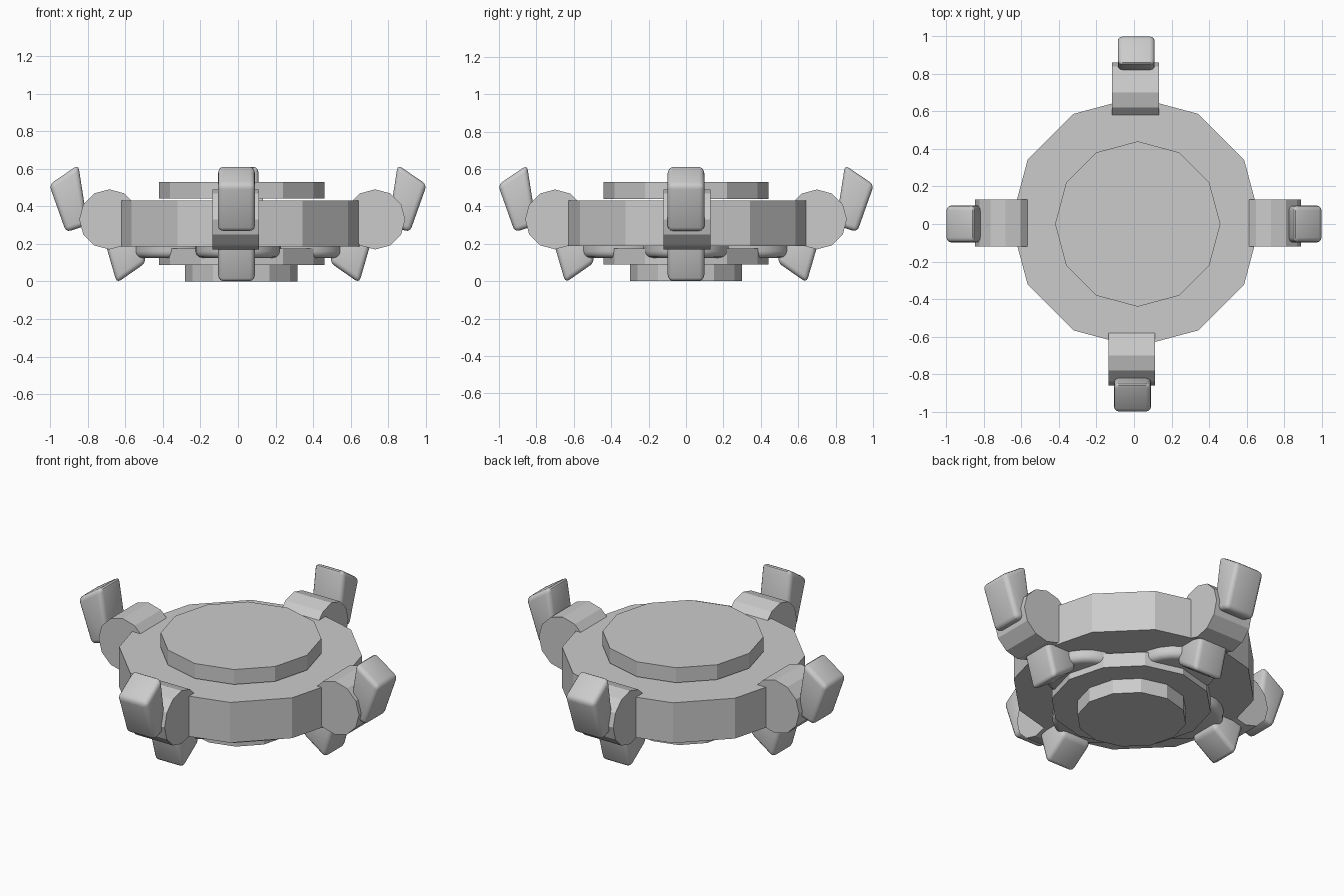
import bpy, bmesh, math
from mathutils import Matrix, Vector

if "Cube" in bpy.data.objects:
    bpy.data.objects.remove(bpy.data.objects["Cube"])

grey = bpy.data.materials.new("stone_grey")
grey.diffuse_color = (0.6, 0.6, 0.6, 1)
grey.use_nodes = True
grey.node_tree.nodes["Principled BSDF"].inputs["Base Color"].default_value = grey.diffuse_color


def finish(name, bm, matrix=None, smooth=False):
    if matrix:
        bm.transform(matrix)
    bmesh.ops.recalc_face_normals(bm, faces=bm.faces)
    me = bpy.data.meshes.new(name)
    bm.to_mesh(me)
    bm.free()
    me.materials.append(grey)
    ob = bpy.data.objects.new(name, me)
    bpy.context.collection.objects.link(ob)
    if smooth:
        bpy.ops.object.select_all(action='DESELECT')
        ob.select_set(True)
        bpy.context.view_layer.objects.active = ob
        bpy.ops.object.shade_smooth_by_angle(angle=math.radians(38))
    return ob


def prism(points):
    """Solid from a convex outline, extruded along +z of the given points."""
    bm = bmesh.new()
    lo, hi = [[bm.verts.new(p) for p in ring] for ring in points]
    bm.faces.new(lo)
    bm.faces.new(hi)
    for i in range(len(lo)):
        j = (i + 1) % len(lo)
        bm.faces.new((lo[i], lo[j], hi[j], hi[i]))
    bmesh.ops.recalc_face_normals(bm, faces=bm.faces)
    return bm


def disc(name, x, y, r, z0, z1):
    ring = [(x + r * math.cos(i * math.pi / 6), y + r * math.sin(i * math.pi / 6)) for i in range(12)]
    finish(name, prism([[(px, py, z) for px, py in ring] for z in (z0, z1)]))


def side_prism(profile, half, tangent):
    """Prism with an outline in the radial/height plane."""
    return prism([[(r, tangent + s * half, z) for r, z in profile] for s in (-1, 1)])


def claw(name, profile, tangent, turn):
    bm = side_prism(profile, 0.098, tangent)
    bmesh.ops.bevel(bm, geom=bm.edges[:], offset=0.026, segments=3, profile=0.5, affect='EDGES')
    finish(name, bm, turn, True)


# stacked twelve-sided plates
disc("base_plate", 0.017, 0.0, 0.30, 0.0, 0.09)
disc("lower_plate", 0.02, 0.0, 0.44, 0.088, 0.175)
disc("main_body", 0.01, 0.01, 0.665, 0.187, 0.43)
disc("top_plate", 0.02, 0.0, 0.44, 0.44, 0.53)

# radial outlines of the claws: distance from centre, height
upper = [(1.005, 0.515), (0.85, 0.62), (0.80, 0.30), (0.915, 0.262)]
lower = [(0.645, -0.008), (0.49, 0.10), (0.53, 0.27), (0.72, 0.25)]

# four limbs: side, radial distance, sideways shift of the joint and claws
limbs = [("right", 0.73, 0.005, 0.0), ("back", 0.70, -0.008, -0.012),
         ("left", 0.685, -0.005, 0.0), ("front", 0.70, -0.012, -0.008)]
for i, (side, dist, shift, claw_shift) in enumerate(limbs):
    turn = Matrix.Rotation(i * math.pi / 2, 4, 'Z')

    # drum-shaped joint
    drum = [(dist + 0.16 * math.cos(k * math.pi / 6), 0.33 + 0.16 * math.sin(k * math.pi / 6))
            for k in range(12)]
    finish(side + "_joint", side_prism(drum, 0.125, shift), turn)

    # rounded claws
    claw(side + "_upper_claw", upper, claw_shift, turn)
    claw(side + "_lower_claw", lower, claw_shift, turn)

    # rounded pad under the body
    bm = bmesh.new()
    bmesh.ops.create_cone(bm, cap_ends=True, segments=24, radius1=0.228, radius2=0.228, depth=0.1,
                          matrix=Matrix.Translation(Vector((0.34, 0, 0.175))))
    rim = [e for e in bm.edges if all(v.co.z < 0.15 for v in e.verts)]
    bmesh.ops.bevel(bm, geom=rim, offset=0.035, segments=3, profile=0.5, affect='EDGES')
    finish(side + "_pad", bm, turn, True)
